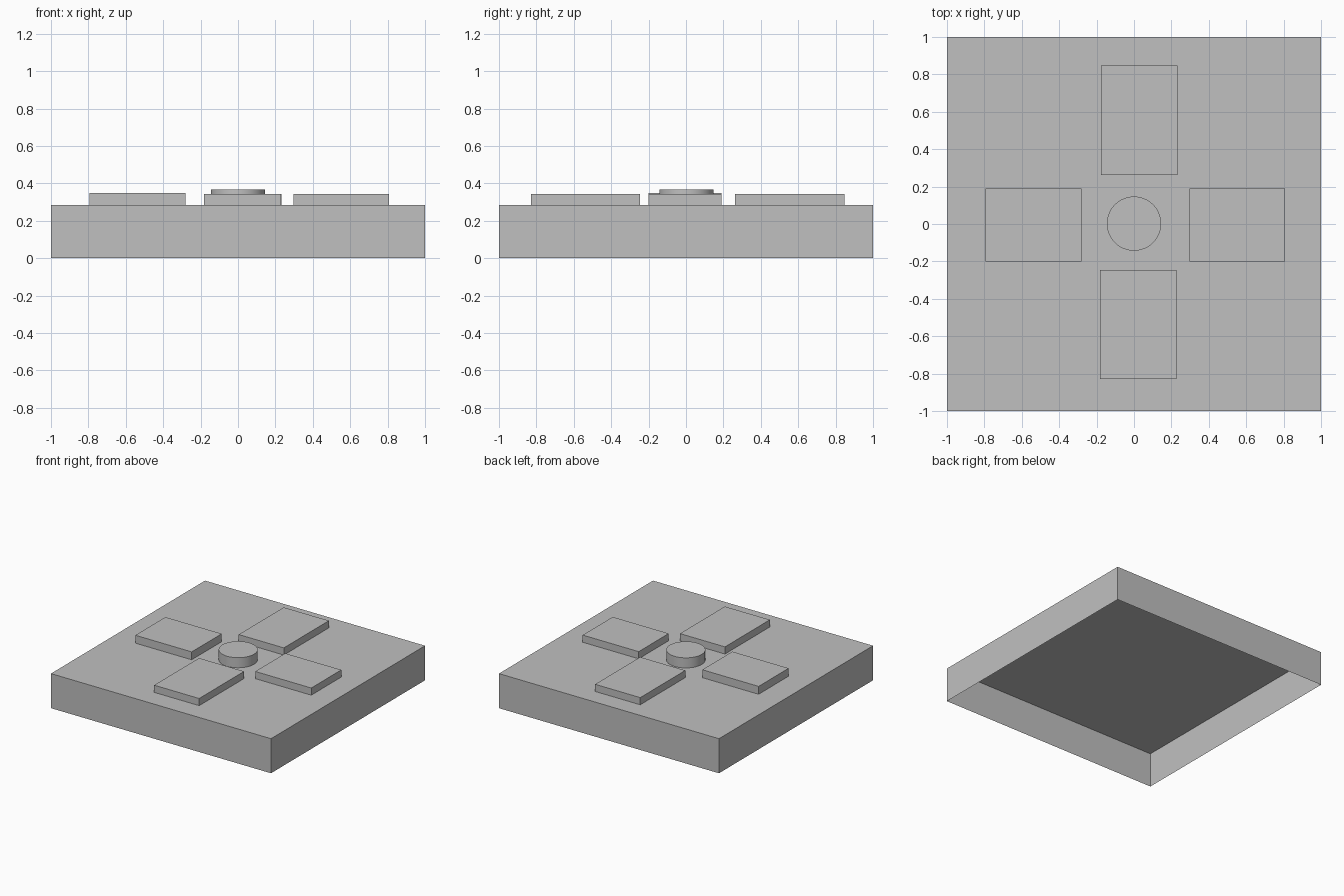
import bpy
import bmesh
from mathutils import Matrix, Vector

cube = bpy.data.objects.get("Cube")
if cube:
    bpy.data.objects.remove(cube, do_unlink=True)

GREY = (0.53, 0.53, 0.53, 1.0)
grey = bpy.data.materials.new("plain_grey")
grey.use_nodes = True
grey.diffuse_color = GREY
grey.node_tree.nodes["Principled BSDF"].inputs["Base Color"].default_value = GREY

BASE_TOP = 0.284


def finish(name, bm):
    """Open the underside and turn the mesh into an object."""
    bm.normal_update()
    under = [f for f in bm.faces if f.normal.z < -0.9]
    bmesh.ops.delete(bm, geom=under, context='FACES_ONLY')
    mesh = bpy.data.meshes.new(name)
    bm.to_mesh(mesh)
    bm.free()
    mesh.materials.append(grey)
    obj = bpy.data.objects.new(name, mesh)
    bpy.context.collection.objects.link(obj)
    return obj


def open_box(name, x, y, z):
    """Thin box shell spanning the given ranges, without a bottom."""
    low, high = Vector((x[0], y[0], z[0])), Vector((x[1], y[1], z[1]))
    bm = bmesh.new()
    place = Matrix.Translation((low + high) / 2) @ Matrix.Diagonal((high - low).to_4d())
    bmesh.ops.create_cube(bm, size=1, matrix=place)
    return finish(name, bm)


# Hollow square base, open below
open_box("base", (-1, 1), (-1, 1), (0, BASE_TOP))

# Four raised pads around the centre
pads = {
    "left_pad": ((0.297, 0.806), (-0.2, 0.19), 0.343),
    "right_pad": ((-0.793, -0.281), (-0.2, 0.19), 0.349),
    "back_pad": ((-0.177, 0.233), (0.262, 0.847), 0.343),
    "front_pad": ((-0.181, 0.228), (-0.83, -0.247), 0.343),
}
for name, (x, y, top) in pads.items():
    open_box(name, x, y, (BASE_TOP, top))

# Round centre button
height = 0.367 - BASE_TOP
bm = bmesh.new()
bmesh.ops.create_cone(bm, cap_ends=True, segments=48, radius1=0.145, radius2=0.145,
                      depth=height, matrix=Matrix.Translation((0, 0.002, BASE_TOP + height / 2)))
button = finish("centre_button", bm)
bpy.ops.object.select_all(action='DESELECT')
button.select_set(True)
bpy.context.view_layer.objects.active = button
bpy.ops.object.shade_smooth_by_angle()
